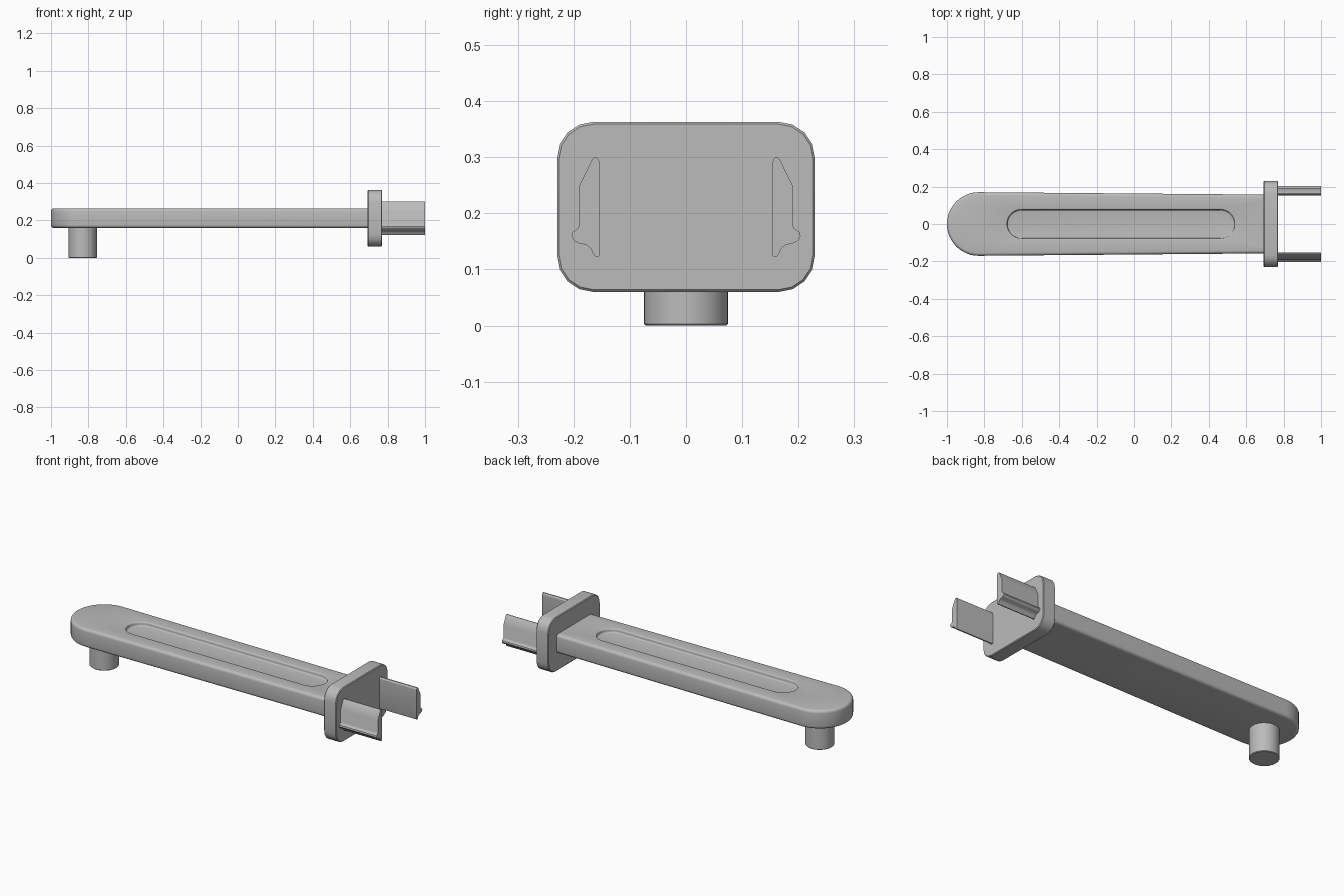
import bpy, bmesh
from math import sin, cos, pi, radians
from mathutils import Vector

if "Cube" in bpy.data.objects:
    bpy.data.objects.remove(bpy.data.objects["Cube"])

grey = bpy.data.materials.new("satin grey")
grey.use_nodes = True
grey.diffuse_color = (0.5, 0.5, 0.5, 1)
grey.node_tree.nodes["Principled BSDF"].inputs["Base Color"].default_value = (0.5, 0.5, 0.5, 1)

STEPS = 24


def loft(name, rings):
    """Skin a stack of equal-length closed rings and cap both ends."""
    bm = bmesh.new()
    loops = [[bm.verts.new(p) for p in ring] for ring in rings]
    n = len(loops[0])
    for a, b in zip(loops, loops[1:]):
        for i in range(n):
            j = (i + 1) % n
            bm.faces.new((a[i], a[j], b[j], b[i]))
    bm.faces.new(loops[0])
    bm.faces.new(loops[-1])
    bmesh.ops.recalc_face_normals(bm, faces=bm.faces)
    mesh = bpy.data.meshes.new(name)
    bm.to_mesh(mesh)
    bm.free()
    obj = bpy.data.objects.new(name, mesh)
    bpy.context.collection.objects.link(obj)
    mesh.materials.append(grey)
    bpy.ops.object.select_all(action="DESELECT")
    obj.select_set(True)
    bpy.context.view_layer.objects.active = obj
    bpy.ops.object.shade_smooth_by_angle(angle=radians(32))
    return obj


def half_turn(cx, r, z, start):
    angles = [start + pi * i / STEPS for i in range(STEPS + 1)]
    return [Vector((cx + r * cos(a), r * sin(a), z)) for a in angles]


def arm_ring(inset, z):
    """Rounded free end, tapering to a square end inside the flange."""
    w = 0.157 - inset
    end = [Vector((0.72, w * (2 * i / STEPS - 1), z)) for i in range(STEPS + 1)]
    return half_turn(-0.83, 0.17 - inset, z, pi / 2) + end


def slot_ring(r, z):
    return half_turn(-0.602, r, z, pi / 2) + half_turn(0.462, r, z, -pi / 2)


# Arm with rounded edges and a long sunken slot in its top
bottom, top, edge, lip, depth = 0.16, 0.265, 0.016, 0.008, 0.022
quarter = [i * pi / 8 for i in range(5)]
rings = [arm_ring(edge * (1 - sin(a)), bottom + edge * (1 - cos(a))) for a in quarter]
rings += [arm_ring(edge * (1 - cos(a)), top - edge * (1 - sin(a))) for a in quarter]
rings += [slot_ring(0.084 - lip * sin(a), top - lip * (1 - cos(a))) for a in quarter]
rings += [slot_ring(0.076 - lip * (1 - cos(a)), top - depth + lip * (1 - sin(a))) for a in quarter]
loft("arm", rings)


# Rounded flange plate
def flange_ring(x, inset):
    r = 0.065 - inset
    pts = []
    for k, (sy, sz) in enumerate(((1, 1), (-1, 1), (-1, -1), (1, -1))):
        for i in range(5):
            a = k * pi / 2 + i * pi / 8
            pts.append(Vector((x, sy * 0.165 + r * cos(a), 0.2115 + sz * 0.0865 + r * sin(a))))
    return pts


loft("flange", [flange_ring(0.693, 0.004), flange_ring(0.697, 0),
                flange_ring(0.766, 0), flange_ring(0.77, 0.004)])

# Pivot post under the free end
loft("pivot_post", [[Vector((-0.83 + r * cos(i * pi / 20), r * sin(i * pi / 20), z))
                     for i in range(40)]
                    for r, z in ((0.072, 0), (0.075, 0.003), (0.075, 0.175))])

# Pair of snap clips, mirrored across the middle
clip = [(0.153, 0.128), (0.155, 0.123), (0.161, 0.122), (0.165, 0.127), (0.17, 0.138),
        (0.178, 0.144), (0.192, 0.147), (0.199, 0.151), (0.204, 0.159), (0.202, 0.167),
        (0.193, 0.173), (0.19, 0.179), (0.19, 0.249), (0.167, 0.296), (0.163, 0.3),
        (0.158, 0.299), (0.153, 0.291)]
for name, side in (("left_clip", -1), ("right_clip", 1)):
    loft(name, [[Vector((x, side * y, z)) for y, z in clip] for x in (0.75, 1.0)])
